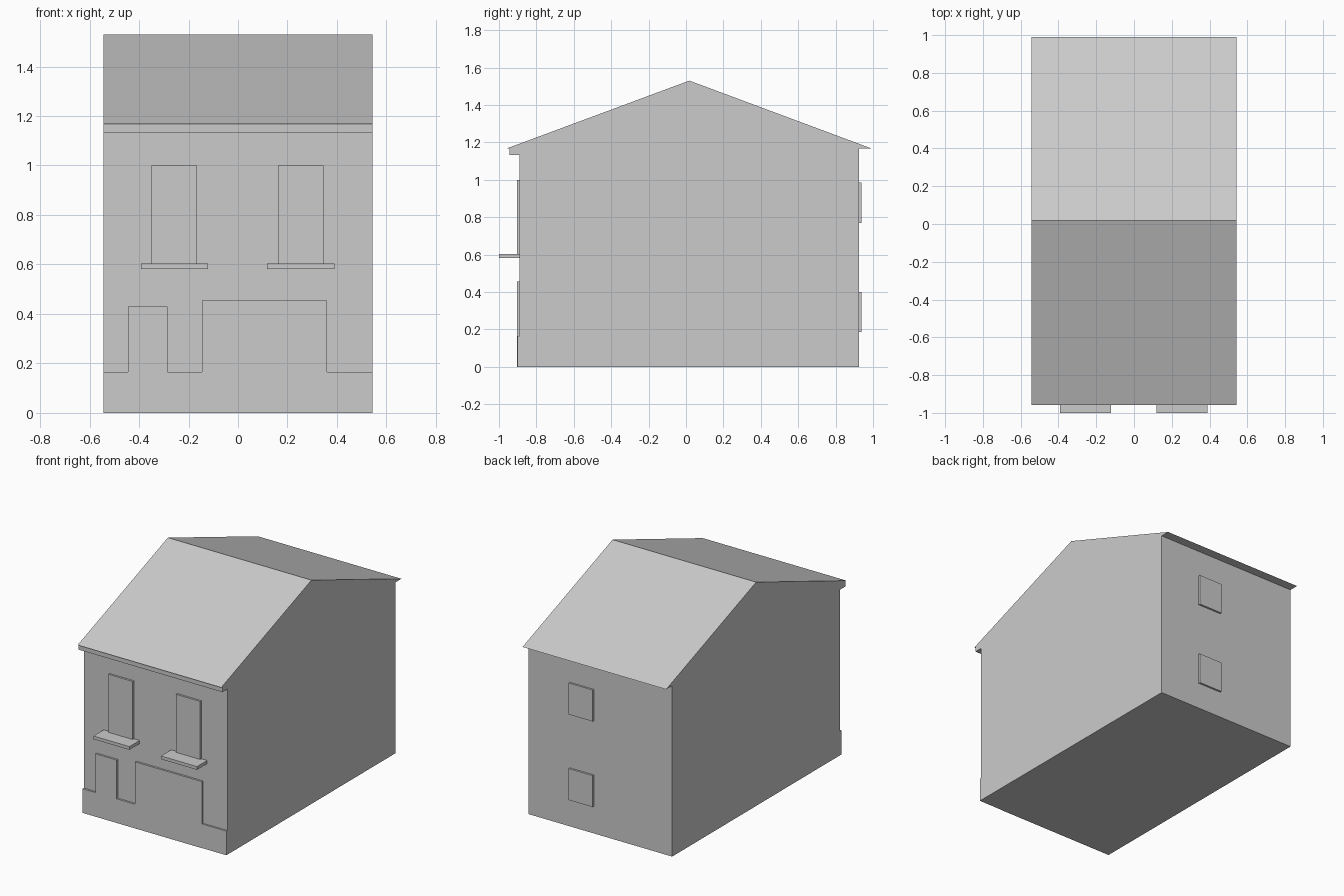
import bpy
import bmesh

cube = bpy.data.objects.get("Cube")
if cube:
    bpy.data.objects.remove(cube, do_unlink=True)

# One plain grey for the whole house
grey = bpy.data.materials.new("plain_grey")
grey.use_nodes = True
colour = (0.6, 0.6, 0.6, 1)
grey.diffuse_color = colour
grey.node_tree.nodes["Principled BSDF"].inputs["Base Color"].default_value = colour

HALF = 0.543      # half the house width
FRONT = -0.89     # front wall plane
BACK = 0.925      # back wall plane
FACE = -0.903     # outer plane of raised front trim
EAVE = 1.168
RIDGE = 1.53


def prism(name, profile, axis, low, high):
    """Extrude a closed outline along x (outline is y, z) or y (outline is x, z)."""
    bm = bmesh.new()

    def place(point, depth):
        a, b = point
        return (depth, a, b) if axis == "x" else (a, depth, b)

    ends = [[bm.verts.new(place(p, d)) for p in profile] for d in (low, high)]
    bm.faces.new(ends[0])
    bm.faces.new(ends[1])
    count = len(profile)
    for i in range(count):
        j = (i + 1) % count
        bm.faces.new((ends[0][i], ends[0][j], ends[1][j], ends[1][i]))
    bmesh.ops.recalc_face_normals(bm, faces=bm.faces)
    mesh = bpy.data.meshes.new(name)
    bm.to_mesh(mesh)
    bm.free()
    mesh.materials.append(grey)
    obj = bpy.data.objects.new(name, mesh)
    bpy.context.collection.objects.link(obj)
    return obj


def box(name, x0, x1, y0, y1, z0, z1):
    return prism(name, [(x0, z0), (x1, z0), (x1, z1), (x0, z1)], "y", y0, y1)


# Walls and gabled roof share one outline with overhanging eaves
prism("house_body", [(FRONT, 0), (BACK, 0), (BACK, EAVE), (0.99, EAVE),
                     (0.018, RIDGE), (-0.957, EAVE), (FRONT, EAVE)],
      "x", -HALF, HALF)

# Cornice under the front eave
box("front_cornice", -HALF, HALF, -0.945, FRONT, 1.132, EAVE)

# Plinth, door and shop front as one raised stepped panel
prism("ground_floor_front", [(-HALF, 0), (0.36, 0), (0.36, 0.455),
                             (-0.145, 0.455), (-0.145, 0.165),
                             (-0.285, 0.165), (-0.285, 0.43),
                             (-0.445, 0.43), (-0.445, 0.165),
                             (-HALF, 0.165)], "y", FACE, FRONT)
box("plinth_end", 0.36, HALF, FACE + 0.002, FRONT, 0, 0.165)

# Upper front windows with deep sills
for side, x in (("right", -0.257), ("left", 0.254)):
    box(side + "_front_window", x - 0.092, x + 0.092, FACE, FRONT, 0.6, 1.0)
    box(side + "_window_sill", x - 0.136, x + 0.136, -1.0, FRONT, 0.581, 0.603)

# Back windows, one per floor
for floor, z in (("lower", 0.185), ("upper", 0.77)):
    box(floor + "_back_window", 0.05, 0.232, BACK, 0.938, z, z + 0.215)
